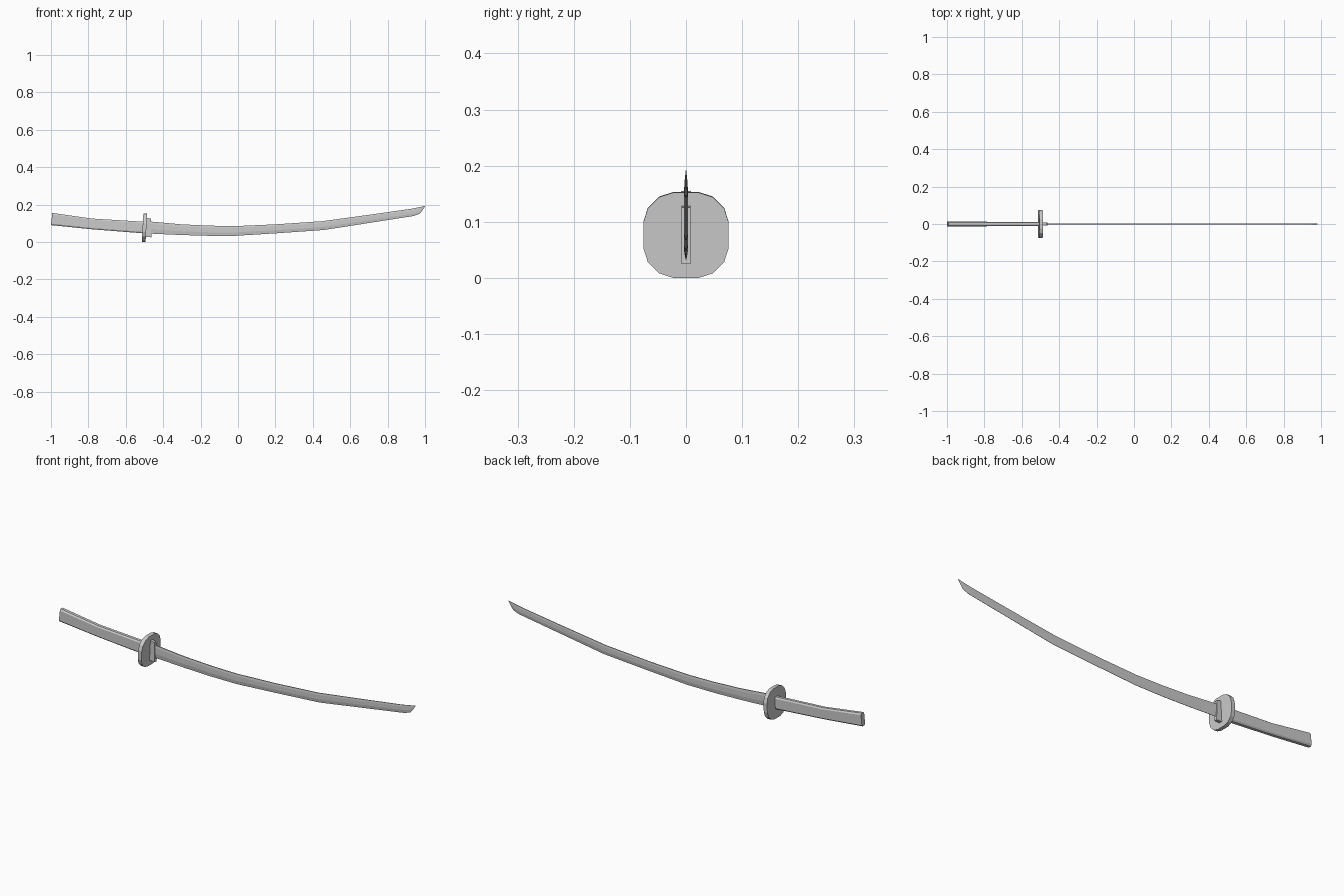
import bpy, bmesh, math
from mathutils import Vector

if "Cube" in bpy.data.objects:
    bpy.data.objects.remove(bpy.data.objects["Cube"])


def finish(bm, name):
    bmesh.ops.recalc_face_normals(bm, faces=bm.faces)
    me = bpy.data.meshes.new(name)
    bm.to_mesh(me)
    bm.free()
    ob = bpy.data.objects.new(name, me)
    bpy.context.collection.objects.link(ob)
    return ob


def loft(name, stations, half_profile):
    """stations: (top x, top z, bottom x, bottom z, half thickness);
    half_profile: (y factor, fraction from top to bottom), mirrored in y."""
    profile = half_profile + [(-y, t) for y, t in reversed(half_profile)]
    bm = bmesh.new()
    rings = []
    for tx, tz, bx, bz, h in stations:
        top, bot = Vector((tx, 0, tz)), Vector((bx, 0, bz))
        rings.append([bm.verts.new(top.lerp(bot, t) + Vector((0, y * h, 0)))
                      for y, t in profile])
    n = len(profile)
    for a, b in zip(rings, rings[1:]):
        for i in range(n):
            j = (i + 1) % n
            bm.faces.new((a[i], a[j], b[j], b[i]))
    bm.faces.new(rings[0])
    bm.faces.new(rings[-1])
    return finish(bm, name)


# Curved handle with chamfered edges
loft("handle", [
    (-0.993, 0.155, -1.0, 0.090, 0.013),
    (-0.78, 0.125, -0.785, 0.068, 0.012),
    (-0.50, 0.108, -0.505, 0.046, 0.012),
], [(0.6, 0), (1, 0.12), (1, 0.88), (0.6, 1)])

# Curved blade, narrowing to a point at the spine side
loft("blade", [
    (-0.50, 0.112, -0.50, 0.046, 0.004),
    (-0.30, 0.094, -0.30, 0.037, 0.004),
    (-0.15, 0.087, -0.16, 0.033, 0.004),
    (-0.01, 0.085, -0.01, 0.033, 0.004),
    (0.20, 0.094, 0.20, 0.046, 0.004),
    (0.45, 0.111, 0.46, 0.064, 0.0037),
    (0.70, 0.145, 0.71, 0.103, 0.0035),
    (0.925, 0.177, 0.94, 0.139, 0.003),
    (0.955, 0.183, 0.972, 0.151, 0.002),
    (0.980, 0.188, 0.986, 0.169, 0.0012),
    (0.998, 0.193, 1.0, 0.191, 0.0003),
], [(0.6, 0), (1, 0.2), (1, 0.65), (0.2, 1)])

# Rounded-square guard, slightly tilted with the handle
quarter = [(0.076, 0.023), (0.068, 0.048), (0.048, 0.068), (0.023, 0.076)]
outline = []
for k in range(4):
    c, s = round(math.cos(k * math.pi / 2)), round(math.sin(k * math.pi / 2))
    outline += [(c * y - s * z, s * y + c * z) for y, z in quarter]
bm = bmesh.new()
face = bm.faces.new([bm.verts.new((-0.01, y, z)) for y, z in outline])
ext = bmesh.ops.extrude_face_region(bm, geom=[face], use_keep_orig=True)
bmesh.ops.translate(bm, vec=(0.02, 0, 0),
                    verts=[v for v in ext["geom"] if isinstance(v, bmesh.types.BMVert)])
guard = finish(bm, "guard")
guard.location = (-0.50, 0, 0.0765)
guard.rotation_euler = (0, math.radians(3), 0)

# Collar holding the blade against the guard
loft("blade_collar", [
    (-0.494, 0.129, -0.494, 0.026, 0.008),
    (-0.466, 0.125, -0.463, 0.025, 0.008),
], [(1, 0), (1, 1)])
